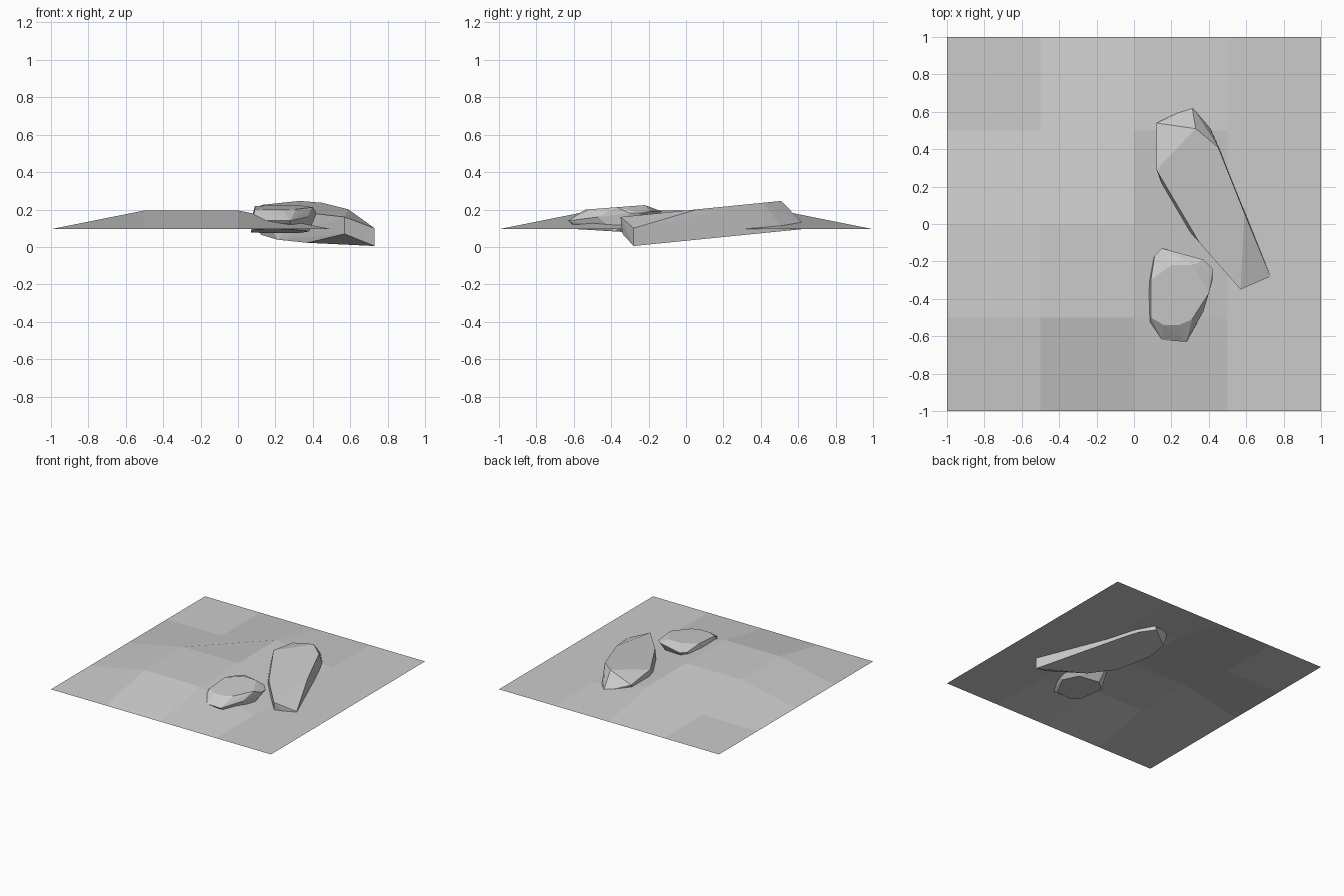
import bpy
import bmesh

cube = bpy.data.objects.get("Cube")
if cube:
    bpy.data.objects.remove(cube)

stone = bpy.data.materials.new("stone_grey")
stone.use_nodes = True
colour = (0.6, 0.6, 0.6, 1)
stone.diffuse_color = colour
stone.node_tree.nodes["Principled BSDF"].inputs["Base Color"].default_value = colour


def add_object(name, bm):
    mesh = bpy.data.meshes.new(name)
    bm.to_mesh(mesh)
    bm.free()
    mesh.materials.append(stone)
    bpy.context.collection.objects.link(bpy.data.objects.new(name, mesh))


def faceted_rock(name, points):
    """Chiselled boulder: the convex hull of its corners, flat facets merged."""
    bm = bmesh.new()
    for p in points:
        bm.verts.new(p)
    hull = bmesh.ops.convex_hull(bm, input=bm.verts)
    loose = {v for v in hull["geom_interior"] + hull["geom_unused"]
             if isinstance(v, bmesh.types.BMVert)}
    bmesh.ops.delete(bm, geom=list(loose), context="VERTS")
    bmesh.ops.dissolve_limit(bm, angle_limit=0.04, verts=bm.verts, edges=bm.edges)
    bmesh.ops.recalc_face_normals(bm, faces=bm.faces)
    add_object(name, bm)


def on_plane(outline, height, slope):
    return [(x, y, height + slope * y) for x, y in outline]


# Ground sheet: low plateau raised from a coarse grid
bm = bmesh.new()
bmesh.ops.create_grid(bm, x_segments=4, y_segments=4, size=1)
raised = {(-1, -1), (0, -1), (-1, 0), (0, 0), (0, 1)}
for v in bm.verts:
    cell = (round(v.co.x * 2), round(v.co.y * 2))
    v.co.z = 0.195 if cell in raised else 0.095
add_object("ground", bm)

# Long leaning slab: parallel tilted top and base, chipped corners
slab_top = [(.57, -.35), (.59, .06), (.45, .41), (.33, .51), (.12, .29), (.35, -.10)]
slab_base = [(.73, -.28), (.45, .42), (.40, .53), (.31, .63), (.13, .50),
             (.12, .33), (.21, .06), (.37, -.11)]
slab_chips = [(.73, -.28, .10), (.12, .54, .19), (.57, -.34, .07), (.31, .63, .12)]
faceted_rock("long_rock", on_plane(slab_top, .195, .1)
             + on_plane(slab_base, .033, .1) + slab_chips)

# Small rounded boulder: crown, waist and base rings
crown = [(.09, -.50), (.16, -.54), (.24, -.54), (.31, -.51), (.40, -.37),
         (.32, -.22), (.20, -.22), (.15, -.31), (.09, -.30)]
waist = [(.28, -.63, .14), (.15, -.62, .14), (.08, -.54, .15), (.37, -.47, .16),
         (.42, -.30, .18), (.42, -.24, .18), (.37, -.19, .19), (.15, -.13, .19),
         (.11, -.17, .19), (.08, -.36, .18)]
base = [(.08, -.52), (.07, -.30), (.16, -.22), (.33, -.25), (.38, -.38),
        (.28, -.57), (.15, -.58)]
faceted_rock("small_rock", on_plane(crown, .24, .075) + waist
             + on_plane(base, .06, -.06))
